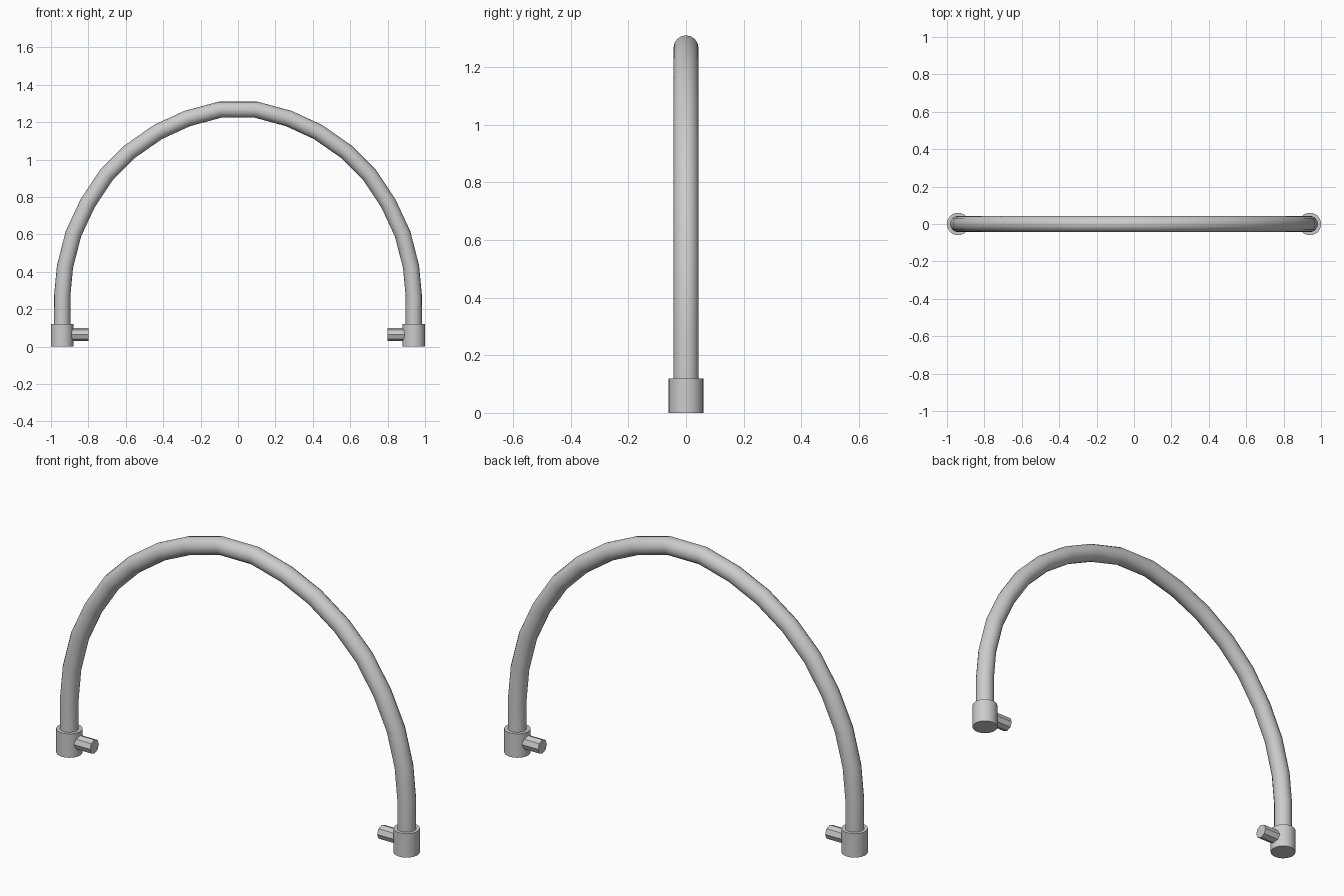
import bpy
from math import pi

cube = bpy.data.objects.get("Cube")
if cube:
    bpy.data.objects.remove(cube)

# Single grey metal
metal = bpy.data.materials.new("grey_metal")
metal.use_nodes = True
grey = (0.6, 0.6, 0.6, 1)
metal.diffuse_color = grey
metal.node_tree.nodes["Principled BSDF"].inputs["Base Color"].default_value = grey

PIVOT_X = 0.94


def select_only(obj):
    bpy.ops.object.select_all(action='DESELECT')
    obj.select_set(True)
    bpy.context.view_layer.objects.active = obj


def cylinder(name, sides, radius, depth, location, rotation=(0, 0, 0), smooth=True):
    bpy.ops.mesh.primitive_cylinder_add(vertices=sides, radius=radius, depth=depth,
                                        location=location, rotation=rotation)
    obj = bpy.context.object
    obj.name = name
    obj.data.materials.append(metal)
    if smooth:
        bpy.ops.object.shade_smooth_by_angle(angle=pi / 5)
    return obj


# Arched handle: one half of the path, mirrored to the other side
half = [(0.94, 0.08), (0.94, 0.27), (0.925, 0.428), (0.88, 0.603), (0.804, 0.766),
        (0.703, 0.918), (0.578, 1.043), (0.427, 1.148), (0.27, 1.22), (0.095, 1.267)]
path = half + [(-x, z) for x, z in reversed(half)]
curve = bpy.data.curves.new("handle_arch", 'CURVE')
curve.dimensions = '3D'
curve.bevel_depth = 0.0435
curve.bevel_resolution = 6
curve.use_fill_caps = True
spline = curve.splines.new('POLY')
spline.points.add(len(path) - 1)
for point, (x, z) in zip(spline.points, path):
    point.co = (x, 0, z, 1)
arch = bpy.data.objects.new("handle_arch", curve)
bpy.context.collection.objects.link(arch)
select_only(arch)
bpy.ops.object.convert(target='MESH')
arch = bpy.context.object
arch.data.materials.clear()
arch.data.materials.append(metal)
bpy.ops.object.shade_smooth_by_angle(angle=pi / 5)

# End collars and inward pivot pins
for side, sign in (("left", 1), ("right", -1)):
    cylinder(side + "_collar", 32, 0.06, 0.12, (sign * PIVOT_X, 0, 0.06))
    cylinder(side + "_pivot_pin", 8, 0.035, 0.12, (sign * 0.86, 0, 0.065),
             (0, pi / 2, 0), smooth=False)
